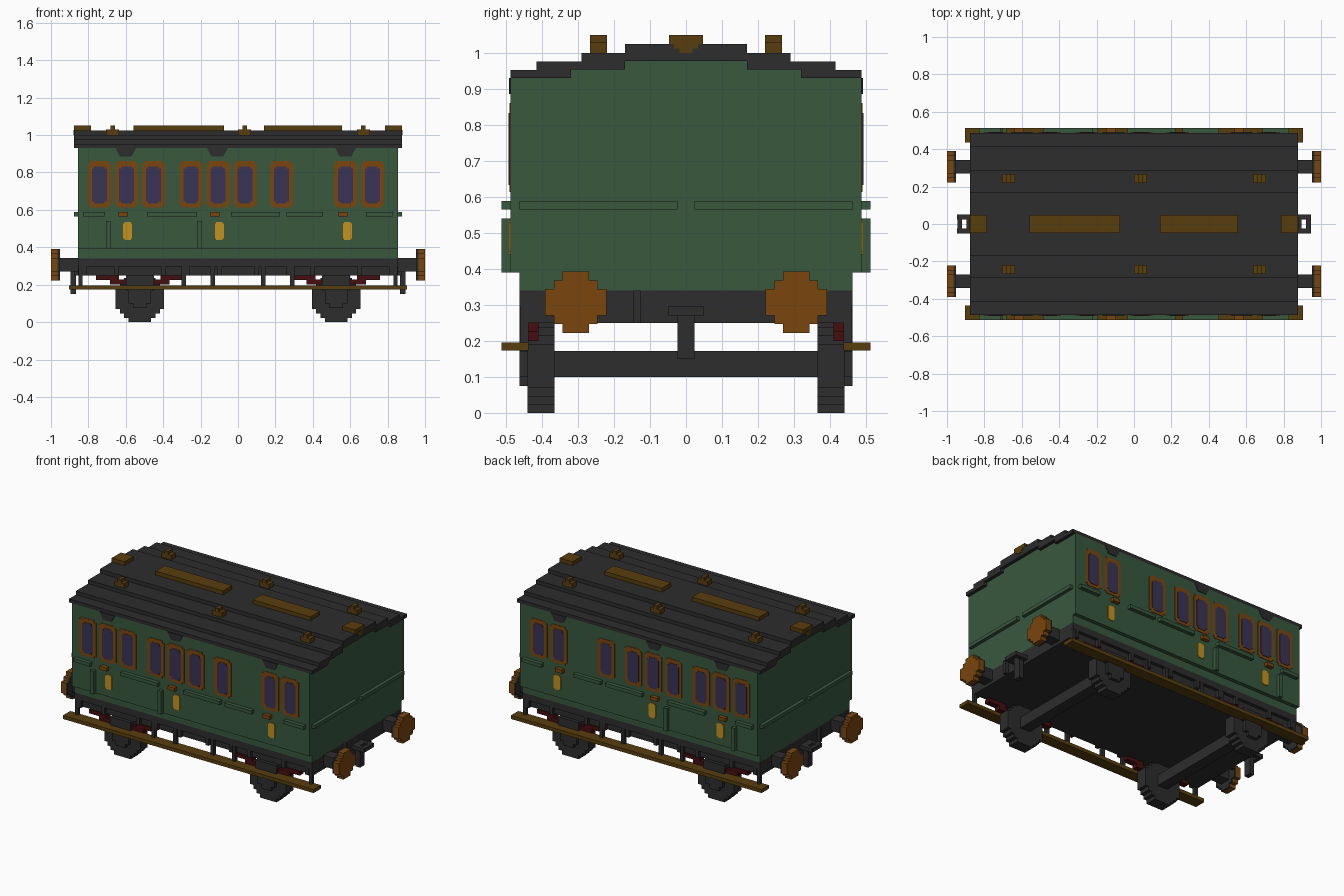
import bpy
import bmesh

cube = bpy.data.objects.get("Cube")
if cube:
    bpy.data.objects.remove(cube, do_unlink=True)


def material(name, rgb):
    m = bpy.data.materials.new(name)
    m.use_nodes = True
    m.diffuse_color = (*rgb, 1)
    bsdf = next(n for n in m.node_tree.nodes if n.type == 'BSDF_PRINCIPLED')
    bsdf.inputs["Base Color"].default_value = (*rgb, 1)
    bsdf.inputs["Roughness"].default_value = 0.8
    return m


GREEN = material("coach_green", (0.040, 0.098, 0.048))
GREY = material("charcoal", (0.026, 0.026, 0.026))
BROWN = material("orange_brown", (0.195, 0.061, 0.004))
WOOD = material("dark_gold_wood", (0.098, 0.048, 0.004))
GLASS = material("violet_glass", (0.041, 0.034, 0.089))
BRASS = material("brass_yellow", (0.55, 0.29, 0.013))
MAROON = material("maroon", (0.061, 0.004, 0.005))


def prism(name, pts, axis, lo, hi, mat, mirror=""):
    """Extrude a flat profile along x (points are y, z) or y (points are x, z)."""
    bm = bmesh.new()
    verts = [bm.verts.new((lo, a, b) if axis == 'x' else (a, lo, b)) for a, b in pts]
    face = bm.faces.new(verts)
    out = bmesh.ops.extrude_face_region(bm, geom=[face])
    moved = [v for v in out["geom"] if isinstance(v, bmesh.types.BMVert)]
    d = hi - lo
    bmesh.ops.translate(bm, verts=moved, vec=(d, 0, 0) if axis == 'x' else (0, d, 0))
    bmesh.ops.recalc_face_normals(bm, faces=bm.faces)
    me = bpy.data.meshes.new(name)
    bm.to_mesh(me)
    bm.free()
    me.materials.append(mat)
    ob = bpy.data.objects.new(name, me)
    bpy.context.collection.objects.link(ob)
    if mirror:
        mod = ob.modifiers.new("Mirror", 'MIRROR')
        mod.use_axis = ('x' in mirror, 'y' in mirror, False)
        mod.use_mirror_merge = False
    return ob


def box(name, x, y, z, mat, mirror=""):
    pts = [(y[0], z[0]), (y[1], z[0]), (y[1], z[1]), (y[0], z[1])]
    return prism(name, pts, 'x', x[0], x[1], mat, mirror)


def stepped(steps, ca=0, cb=0):
    """Closed staircase outline from (half width, half height) steps of one quarter."""
    q = []
    for i, (a, b) in enumerate(steps):
        if i:
            q.append((a, steps[i - 1][1]))
        q.append((a, b))
    r = q[::-1]
    loop = q + [(-a, b) for a, b in r] + [(-a, -b) for a, b in q] + [(a, -b) for a, b in r]
    return [(ca + a, cb + b) for a, b in loop]


def symmetric(half):
    return half + [(-a, b) for a, b in half[::-1]]


# Body shell and stepped roof
prism("body", symmetric([(.462, .34), (.462, .39), (.487, .39), (.487, .93), (.32, .93),
                         (.32, .953), (.17, .953), (.17, .977)]), 'x', -.855, .855, GREEN)
prism("roof", symmetric([(.17, .977), (.17, .953), (.32, .953), (.32, .93), (.487, .93),
                         (.487, .952), (.415, .952), (.415, .976), (.29, .976), (.29, 1.0),
                         (.17, 1.0), (.17, 1.025)]), 'x', -.877, .877, GREY)

# Roof boards, end caps and vents
for i, (a, b) in enumerate([(-.877, -.785), (-.56, -.075), (.14, .555), (.785, .877)]):
    box(f"roof_board_{i}", (a, b), (-.047, .047), (1.025, 1.05), WOOD)
prism("roof_end_cap", symmetric([(.018, 1.0), (.018, 1.012), (.033, 1.012), (.033, 1.026)]),
      'x', .86, .880, WOOD, 'x')
for i, x in enumerate((-.67, .035, .67)):
    box(f"vent_base_{i}", (x - .035, x + .035), (.22, .266), (1.0, 1.03), WOOD, 'y')
    box(f"vent_top_{i}", (x - .012, x + .012), (.22, .266), (1.03, 1.05), WOOD, 'y')

# Windows on both sides
for i, x in enumerate((-.741, -.596, -.452, -.251, -.107, .037, .232, .575, .719)):
    prism(f"window_frame_{i}", stepped([(.061, .11), (.048, .123)], x, .737),
          'y', .484, .490, BROWN, 'y')
    prism(f"window_glass_{i}", stepped([(.040, .087), (.028, .1)], x, .733),
          'y', .486, .4925, GLASS, 'y')

# Door hoods, handles and brass plates
for i, x in enumerate((-.60, -.11, .575)):
    hood = [(x - .055, .93), (x - .042, .905), (x - .03, .885),
            (x + .03, .885), (x + .042, .905), (x + .055, .93)]
    prism(f"door_hood_{i}", hood, 'y', .484, .491, GREY, 'y')
    h = x - .014
    box(f"door_handle_{i}", (h - .025, h + .025), (.487, .512), (.565, .588), BROWN, 'y')
    prism(f"brass_plate_{i}", stepped([(.024, .04), (.018, .048)], x + .01, .488),
          'y', .484, .492, BRASS, 'y')

# Waist mouldings and upright side strips
for i, (a, b) in enumerate([(-.83, -.71), (-.487, -.22), (-.037, .225), (.26, .455), (.685, .83)]):
    box(f"waist_moulding_{i}", (a, b), (.487, .512), (.565, .588), GREEN, 'y')
box("end_moulding", (.855, .877), (.024, .462), (.565, .588), GREEN, 'xy')
for i, x in enumerate((-.695, -.208)):
    box(f"upright_strip_{i}", (x - .012, x + .012), (.487, .512), (.39, .54), GREEN, 'y')

# Underframe with ribs and end pipes
box("underframe", (-.855, .855), (-.44, .44), (.25, .34), GREY)
box("sole_bar", (-.855, .855), (.44, .462), (.297, .34), GREY, 'y')
for i, x in enumerate((.10, .27, .40, .65, .82)):
    box(f"frame_rib_{i}", (x - .012, x + .012), (.44, .462), (.25, .297), GREY, 'xy')
box("end_pipe", (.855, .877), (-.147, -.125), (.25, .34), GREY, 'x')

# Footboards and their hangers
box("footboard", (-.903, .903), (.437, .512), (.173, .196), WOOD, 'y')
for i, x in enumerate((.135, .29, .843)):
    box(f"footboard_hanger_{i}", (x - .011, x + .011), (.437, .46), (.196, .297), GREY, 'xy')

# Wheels, axles, axle boxes and springs
WX = .525
prism("wheel", stepped([(.13, .06), (.107, .085), (.085, .107), (.06, .13)], WX, .13),
      'y', .365, .44, GREY, 'xy')
box("axle", (WX - .036, WX + .036), (-.37, .37), (.1, .172), GREY, 'x')
box("axle_guard", (WX - .075, WX + .075), (.43, .462), (.17, .25), GREY, 'xy')
prism("axle_box", stepped([(.06, .035), (.036, .06)], WX, .135), 'y', .43, .462, GREY, 'xy')
for s, side in ((-1, "inner"), (1, "outer")):
    a, b = sorted((WX + s * .11, WX + s * .235))
    box(f"spring_upper_{side}", (a, b), (.41, .45), (.225, .25), MAROON, 'xy')
    a, b = sorted((WX + s * .07, WX + s * .16))
    box(f"spring_lower_{side}", (a, b), (.41, .45), (.2, .228), MAROON, 'xy')

# Buffers
DISC = [(.085, .037), (.06, .06), (.037, .085)]
prism("buffer_face", stepped(DISC, .306, .307), 'x', .965, 1.0, BROWN, 'xy')
prism("buffer_back", stepped(DISC, .306, .307), 'x', .953, .965, GREY, 'xy')
box("buffer_shank", (.855, .953), (.27, .342), (.27, .342), GREY, 'xy')

# Coupling: open loop and hanging link
box("coupling_side", (.855, .945), (.024, .05), (.27, .295), GREY, 'xy')
box("coupling_tip", (.92, .945), (-.024, .024), (.27, .295), GREY, 'x')
box("coupling_root", (.855, .896), (-.024, .024), (.27, .295), GREY, 'x')
box("coupling_link", (.865, .896), (-.024, .024), (.15, .27), GREY, 'x')
